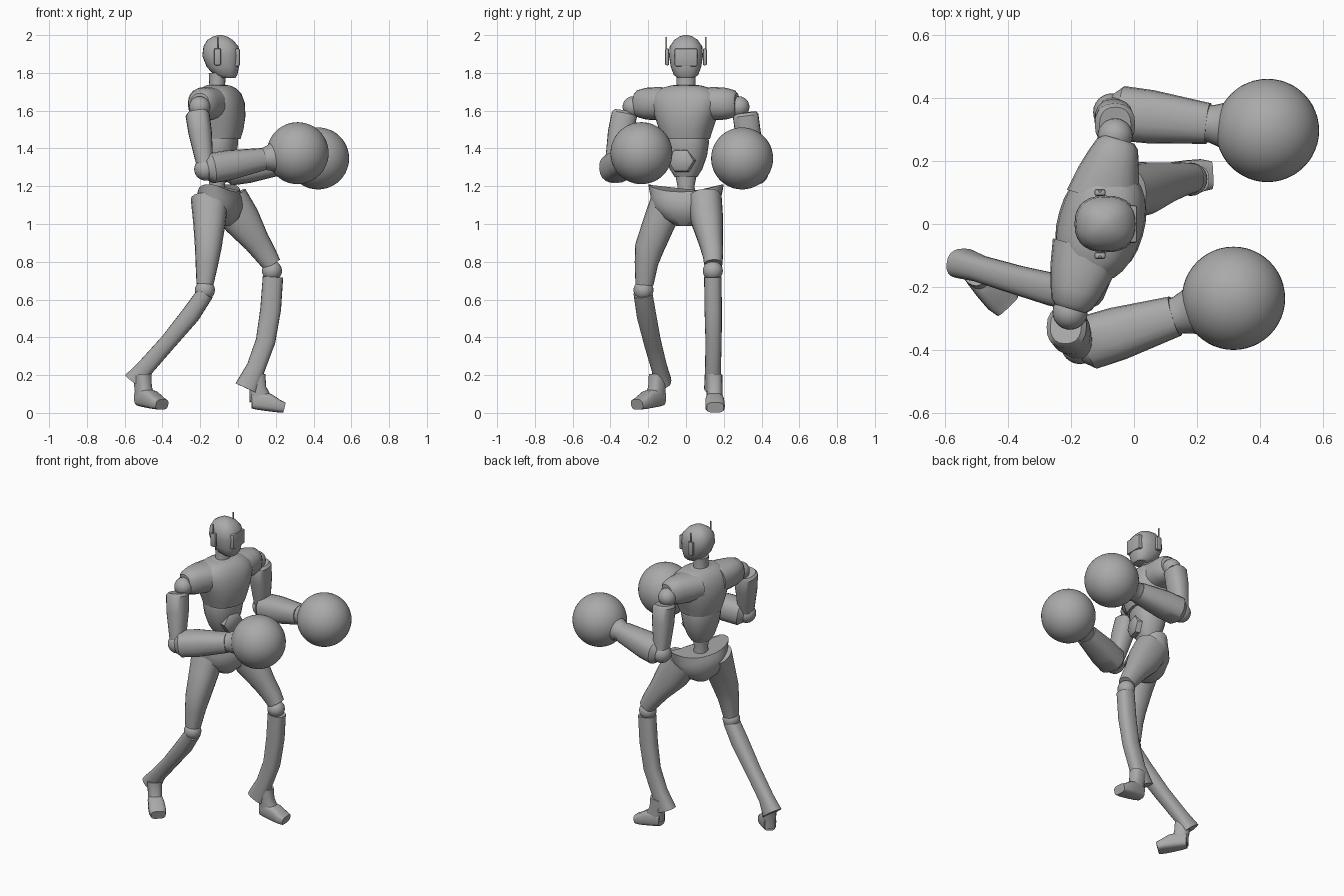
import bpy
import bmesh
import math
from mathutils import Vector

default = bpy.data.objects.get("Cube")
if default:
    bpy.data.objects.remove(default, do_unlink=True)

UP = Vector((0, 0, 1))
LEFT = Vector((0, 1, 0))
TWIST = math.radians(-16)
TORSO_SIDE = Vector((-math.sin(TWIST), math.cos(TWIST), 0))
TORSO_FRONT = Vector((math.cos(TWIST), math.sin(TWIST), 0))

grey = bpy.data.materials.new("plain grey")
grey.use_nodes = True
grey.diffuse_color = (0.4, 0.4, 0.4, 1)
grey.node_tree.nodes["Principled BSDF"].inputs["Base Color"].default_value = grey.diffuse_color


def finish(name, bm, angle=40):
    """Turn a bmesh into a shaded object."""
    bmesh.ops.recalc_face_normals(bm, faces=bm.faces)
    mesh = bpy.data.meshes.new(name)
    bm.to_mesh(mesh)
    bm.free()
    mesh.materials.append(grey)
    obj = bpy.data.objects.new(name, mesh)
    bpy.context.collection.objects.link(obj)
    bpy.ops.object.select_all(action="DESELECT")
    obj.select_set(True)
    bpy.context.view_layer.objects.active = obj
    bpy.ops.object.shade_smooth_by_angle(angle=math.radians(angle))
    return obj


def loft(name, rings, side=LEFT, level=False, power=2.0, sides=20, lift=0):
    """Skin superellipse rings (centre, half width, half depth) along a path."""
    bm = bmesh.new()
    centres = [Vector(r[0]) for r in rings]
    last = len(rings) - 1
    loops = []
    for i, (_, a, b) in enumerate(rings):
        tangent = UP if level else (centres[min(i + 1, last)] - centres[max(i - 1, 0)]).normalized()
        u = (side - tangent * side.dot(tangent)).normalized()
        v = tangent.cross(u)
        loop = []
        for k in range(sides):
            c, s = math.cos(math.tau * k / sides), math.sin(math.tau * k / sides)
            p = centres[i] + u * math.copysign(abs(c) ** (2 / power), c) * a
            p += v * math.copysign(abs(s) ** (2 / power), s) * b
            if i == last:
                p += UP * lift * c * c
            loop.append(bm.verts.new(p))
        loops.append(loop)
    for low, high in zip(loops, loops[1:]):
        for k in range(sides):
            j = (k + 1) % sides
            bm.faces.new((low[k], low[j], high[j], high[k]))
    bm.faces.new(loops[0])
    bm.faces.new(loops[-1])
    return finish(name, bm)


def ball(name, centre, radius, segments=24):
    bm = bmesh.new()
    bmesh.ops.create_uvsphere(bm, u_segments=segments, v_segments=segments // 2, radius=radius)
    bmesh.ops.translate(bm, verts=bm.verts, vec=Vector(centre))
    return finish(name, bm)


def block(name, centre, size, bevel):
    bm = bmesh.new()
    bmesh.ops.create_cube(bm, size=1)
    bmesh.ops.scale(bm, verts=bm.verts, vec=size)
    bmesh.ops.translate(bm, verts=bm.verts, vec=centre)
    bmesh.ops.bevel(bm, geom=bm.edges[:], offset=bevel, segments=2, affect="EDGES", profile=0.5)
    return finish(name, bm)


def stack(x, levels):
    """Horizontal rings on one vertical axis."""
    return [((x, 0, z), a, b) for z, a, b in levels]


# Head, visor, ear pods with antennas, neck
loft("head", [((-.055, 0, 1.772), .045, .04), ((-.065, 0, 1.79), .065, .062),
              ((-.08, 0, 1.83), .08, .085), ((-.09, 0, 1.89), .09, .099),
              ((-.09, 0, 1.94), .086, .093), ((-.095, 0, 1.975), .062, .067),
              ((-.095, 0, 1.993), .034, .036), ((-.095, 0, 2.0), .01, .01)],
     level=True, power=2.4, sides=28)
block("visor", (-.008, 0, 1.882), (.036, .12, .095), .008)
for label, y in (("left", .1), ("right", -.1)):
    block(label + "_ear_pod", (-.108, y, 1.885), (.036, .022, .09), .008)
    block(label + "_antenna", (-.108, y * 1.04, 1.95), (.008, .008, .08), .002)
loft("neck", stack(-.11, [(1.68, .062, .055), (1.74, .05, .042), (1.8, .052, .045)]), level=True)
loft("collar", stack(-.11, [(1.69, .1, .085), (1.725, .085, .07), (1.735, .07, .056)]),
     side=TORSO_SIDE, level=True)

# Chest, abdomen, belly plate, waist
loft("chest", stack(-.105, [(1.45, .125, .115), (1.5, .14, .13), (1.57, .165, .138),
                            (1.64, .185, .132), (1.69, .175, .112), (1.72, .13, .085),
                            (1.733, .08, .06)]),
     side=TORSO_SIDE, level=True, power=2.4, sides=28)
loft("abdomen", stack(-.11, [(1.25, .06, .055), (1.29, .085, .075), (1.36, .11, .095),
                             (1.43, .12, .107), (1.455, .118, .105)]),
     side=TORSO_SIDE, level=True, power=2.4)
plate = Vector((-.11, 0, 1.335)) + TORSO_FRONT * .07
loft("belly_plate", [(plate, .075, .068), (plate + TORSO_FRONT * .03, .07, .064),
                     (plate + TORSO_FRONT * .04, .055, .05)], side=TORSO_SIDE, sides=6)
loft("waist", stack(-.11, [(1.1, .06, .055), (1.2, .045, .04), (1.3, .065, .055)]), level=True)

# Shoulder sleeves
for label, sign in (("left", 1), ("right", -1)):
    root = Vector((-.125, 0, 1.637))
    loft(label + "_shoulder", [(root + TORSO_SIDE * sign * d, a, b) for d, a, b in
                               ((.08, .115, .085), (.16, .1, .088), (.22, .083, .084),
                                (.265, .067, .072), (.28, .05, .055))],
         side=TORSO_FRONT, power=2.3)


# Arms with round gloves
def arm(label, shoulder, top, elbow, glove):
    top, elbow, glove = Vector(top), Vector(elbow), Vector(glove)
    ball(label + "_shoulder_joint", shoulder, .056)
    loft(label + "_upper_arm", [(top.lerp(elbow, t), a, b) for t, a, b in
                                ((-.03, .058, .05), (.02, .068, .064), (.35, .068, .062),
                                 (.75, .055, .05), (.97, .05, .042))], power=2.4)
    ball(label + "_elbow", elbow, .06)
    across = Vector((-(glove - elbow).y, (glove - elbow).x, 0)).normalized()
    loft(label + "_forearm", [(elbow.lerp(glove, t), a, b) for t, a, b in
                              ((.0, .06, .055), (.06, .087, .08), (.25, .085, .08),
                               (.62, .065, .06))], side=across, power=2.4)
    loft(label + "_glove_cuff", [(elbow.lerp(glove, t), r, r) for t, r in
                                 ((.58, .058), (.64, .06), (.7, .07), (.8, .1))])
    ball(label + "_glove", glove, .164, 48)


arm("right", (-.203, -.28, 1.62), (-.215, -.325, 1.585), (-.172, -.385, 1.29), (.316, -.236, 1.375))
arm("left", (-.06, .28, 1.62), (-.06, .315, 1.58), (-.07, .355, 1.28), (.424, .297, 1.347))

# Pelvis with raised hip corners
loft("pelvis", stack(-.1, [(.99, .05, .06), (1.03, .12, .1), (1.09, .18, .118),
                           (1.14, .19, .11), (1.17, .205, .092)]),
     side=TORSO_SIDE, level=True, power=2.3, sides=28, lift=.04)

# Thighs and shins
loft("right_thigh", [((-.15, -.09, 1.13), .095, .1), ((-.152, -.145, 1.0), .085, .085),
                     ((-.158, -.195, .87), .077, .07), ((-.165, -.21, .79), .062, .06),
                     ((-.175, -.22, .68), .048, .045)], power=2.3)
loft("left_thigh", [((-.05, .1, 1.13), .09, .105), ((.02, .112, 1.02), .085, .1),
                    ((.1, .132, .905), .064, .07), ((.145, .142, .84), .055, .06),
                    ((.18, .145, .785), .048, .05)], power=2.3)
ball("right_knee", (-.175, -.225, .65), .053)
ball("left_knee", (.18, .142, .752), .053)
loft("right_shin", [((-.172, -.228, .635), .05, .045), ((-.25, -.21, .52), .052, .05),
                    ((-.37, -.178, .375), .046, .044), ((-.49, -.142, .24), .042, .046),
                    ((-.545, -.125, .165), .048, .062)], power=2.5)
loft("left_shin", [((.185, .142, .72), .046, .054), ((.173, .144, .55), .046, .055),
                   ((.146, .146, .38), .043, .052), ((.095, .143, .24), .042, .05),
                   ((.045, .142, .13), .046, .064)], power=2.5)


# Feet
def foot(label, heel, toe, base):
    heel, toe = Vector(heel), Vector(toe)
    along = (toe - heel).normalized()
    across = UP.cross(along)
    loft(label + "_ankle", [(heel + along * d + UP * z, .042, r) for d, z, r in
                            ((.035, .07, .06), (.02, .13, .045), (.01, .2, .05))],
         side=across, power=2.5)
    loft(label + "_foot", [(heel.lerp(toe, t) + UP * (base + z), a, h) for t, z, a, h in
                           ((-.08, .065, .036, .042), (.15, .066, .044, .05),
                            (.5, .055, .05, .047), (.8, .036, .052, .034),
                            (1, .028, .045, .028))], side=across, power=3.2)


foot("right", (-.515, -.14, 0), (-.402, -.26, 0), .016)
foot("left", (.085, .15, 0), (.245, .155, 0), 0)
